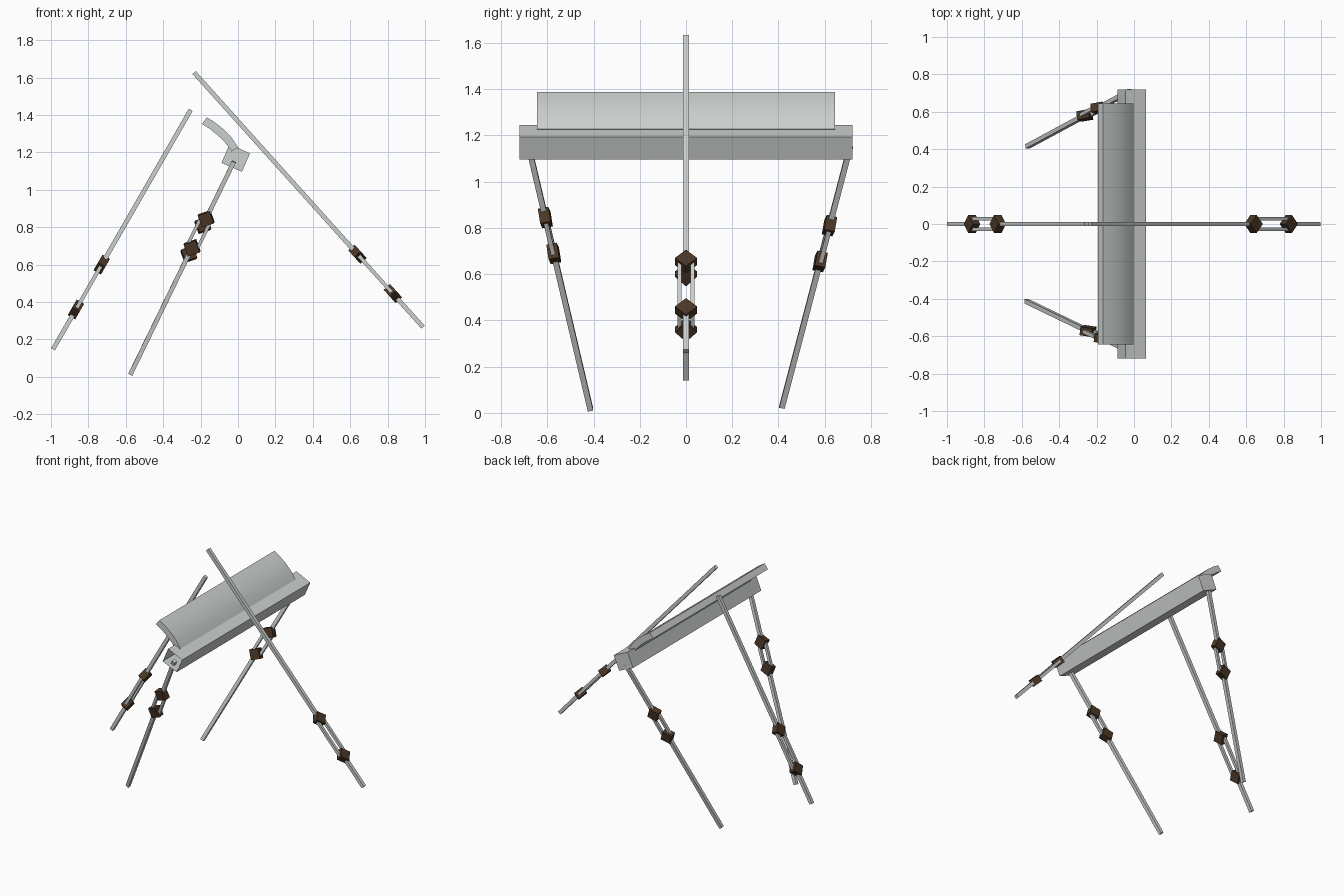
import bpy, bmesh
from mathutils import Vector, Matrix

if "Cube" in bpy.data.objects:
    bpy.data.objects.remove(bpy.data.objects["Cube"])


def material(name, rgb):
    m = bpy.data.materials.new(name)
    m.diffuse_color = (*rgb, 1)
    m.use_nodes = True
    m.node_tree.nodes["Principled BSDF"].inputs["Base Color"].default_value = m.diffuse_color
    return m


GRAY = material("pale_gray", (0.60, 0.63, 0.62))
BROWN = material("dark_brown", (0.07, 0.038, 0.019))


def finish(bm, name, mat):
    bmesh.ops.recalc_face_normals(bm, faces=bm.faces)
    me = bpy.data.meshes.new(name)
    bm.to_mesh(me)
    bm.free()
    me.materials.append(mat)
    ob = bpy.data.objects.new(name, me)
    bpy.context.collection.objects.link(ob)
    return ob


def frame(d, side):
    """Axes: side, normal, along the rod."""
    n = d.cross(side).normalized()
    return Matrix((side, n, d)).transposed()


def box(bm, centre, axes, size, spin=0.0):
    mat = (Matrix.Translation(centre) @ axes.to_4x4()
           @ Matrix.Rotation(spin, 4, 'Y') @ Matrix.Diagonal((*size, 1)))
    bmesh.ops.create_cube(bm, size=1, matrix=mat)


def extrude_profile(name, pts, y0, y1, open_front=False):
    bm = bmesh.new()
    a = [bm.verts.new((x, y0, z)) for x, z in pts]
    b = [bm.verts.new((x, y1, z)) for x, z in pts]
    for i in range(len(pts)):
        j = (i + 1) % len(pts)
        bm.faces.new((a[i], a[j], b[j], b[i]))
    bm.faces.new(b)
    front = bm.faces.new(a[::-1])
    bmesh.ops.recalc_face_normals(bm, faces=bm.faces)
    if open_front:
        bmesh.ops.delete(bm, geom=[front], context='FACES_ONLY')
    return finish(bm, name, GRAY)


def strut(name, bottom, top, z_low, z_high, side=None):
    """Two rods joined by a pair of thin bars between two diamond blocks."""
    bottom, top = Vector(bottom), Vector(top)
    d = (top - bottom).normalized()
    side = Vector(side) if side else Vector((0, 1, 0)).cross(d).normalized()
    axes = frame(d, side)
    low, high = (bottom + d * ((z - bottom.z) / d.z) for z in (z_low, z_high))
    bm = bmesh.new()
    for p, q in ((bottom, low), (high, top)):
        box(bm, (p + q) / 2, axes, (0.024, 0.024, (q - p).length))
    for s in (-1, 1):
        box(bm, (low + high) / 2 + side * s * 0.028, axes,
            (0.018, 0.02, (high - low).length))
    finish(bm, name + "_rods", GRAY)
    bm = bmesh.new()
    for p in (low, high):
        box(bm, p, axes, (0.068, 0.046, 0.068), 0.785398)
    finish(bm, name + "_blocks", BROWN)


# Crossbeam, tilted square tube open at the front end
extrude_profile("crossbeam", [(0.064, 1.194), (0.021, 1.096), (-0.088, 1.144),
                              (-0.045, 1.245)], -0.72, 0.72, True)

# Curved rest along the top of the beam
outer = [(-0.166, 1.387), (-0.12, 1.358), (-0.075, 1.322), (-0.035, 1.28), (0.0, 1.228)]
inner = [(-0.193, 1.352), (-0.15, 1.325), (-0.107, 1.29), (-0.068, 1.252), (-0.033, 1.205)]
rest = extrude_profile("curved_rest", outer + inner[::-1], -0.645, 0.645)
bpy.context.view_layer.objects.active = rest
rest.select_set(True)
bpy.ops.object.shade_smooth_by_angle()

# Splayed legs under the beam ends
strut("front_leg", (-0.575, -0.413, 0.013), (-0.022, -0.68, 1.15), 0.69, 0.845)
strut("back_leg", (-0.57, 0.415, 0.025), (-0.022, 0.71, 1.15), 0.655, 0.81)

# Long diagonal struts on the centre line
strut("right_strut", (0.989, 0, 0.266), (-0.235, 0, 1.627), 0.445, 0.655, (0, 1, 0))
strut("left_strut", (-0.989, 0, 0.147), (-0.253, 0, 1.427), 0.36, 0.60, (0, 1, 0))
